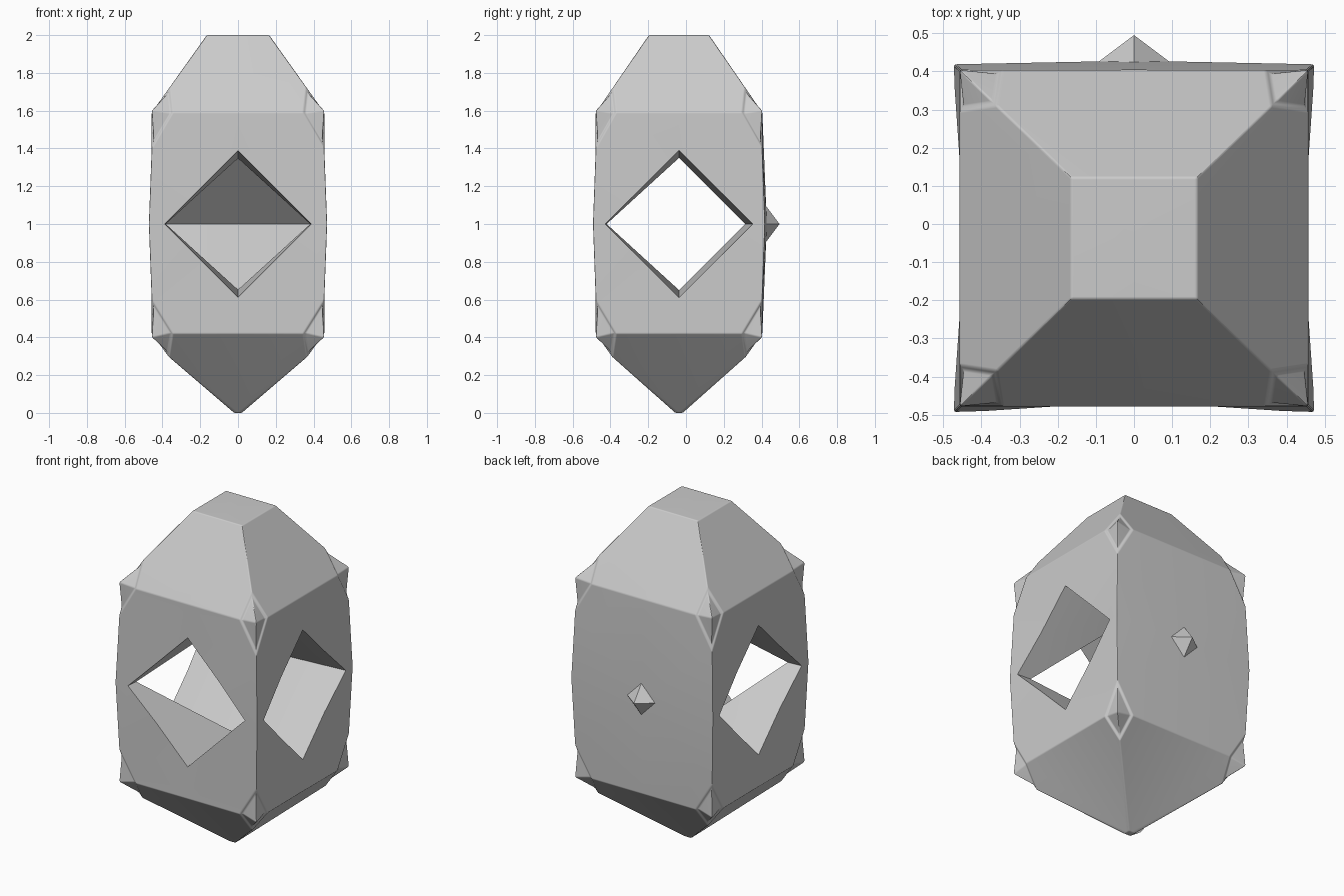
import bpy, bmesh, math
from mathutils import Vector

if "Cube" in bpy.data.objects:
    bpy.data.objects.remove(bpy.data.objects["Cube"])

CY = -0.037      # body centre in y
SY = 0.965       # body is slightly shallower than wide

grey = bpy.data.materials.new("stone_grey")
grey.diffuse_color = (0.6, 0.6, 0.6, 1)
grey.use_nodes = True
grey.node_tree.nodes["Principled BSDF"].inputs["Base Color"].default_value = grey.diffuse_color


def make_object(name, bm):
    bmesh.ops.remove_doubles(bm, verts=bm.verts, dist=0.0005)
    bmesh.ops.recalc_face_normals(bm, faces=bm.faces)
    me = bpy.data.meshes.new(name)
    bm.to_mesh(me)
    bm.free()
    me.materials.append(grey)
    ob = bpy.data.objects.new(name, me)
    bpy.context.collection.objects.link(ob)
    return ob


def corner(c, s, h, tip):
    # grooved chamfer with a small spike standing in it (half of it)
    c, s, h, tip = (Vector(p) for p in (c, s, h, tip))
    s2 = Vector((s.y, s.x, s.z))
    mid = (c + s + s2 + h) / 4
    ci, si, hi = (p.lerp(mid, 0.2) for p in (c, s, h))
    return [(c, s, si, ci), (s, h, hi, si), (ci, si, tip), (si, hi, tip)]


# One eighth of the body, repeated by mirroring and swapping x and y
W, M = 0.457, 0.472
T0, T1, T2 = (0, 0, 2), (0, .165, 2), (.165, .165, 2)
E, S, H = (0, W, 1.59), (.345, W, 1.59), (.36, .36, 1.726)
C, P = (W, W, 1.4), (W, W, 1.6)
M0, M1 = (0, W, 1), (M, M, 1)
e, s, h = (0, W, .42), (.345, W, .42), (.365, .365, .295)
c, p = (W, W, .6), (W, W, .4)
B0, B1, B2 = (0, 0, 0), (0, .02, 0), (.02, .02, 0)
faces = [(T0, T1, T2), (T1, E, S, H, T2), (E, M0, C, S), (M0, M1, C),
         (M0, M1, c), (e, M0, c, s), (B1, e, s, h), (B1, h, B2), (B0, B1, B2)]
faces += corner(C, S, H, P) + corner(c, s, h, p)

bm = bmesh.new()
for swap in (False, True):
    for sx in (-1, 1):
        for sy in (-1, 1):
            for f in faces:
                vs = []
                for x, y, z in f:
                    if swap:
                        x, y = y, x
                    vs.append(bm.verts.new((x * sx, y * sy * SY + CY, z)))
                bm.faces.new(vs)
bmesh.ops.remove_doubles(bm, verts=bm.verts, dist=0.0005)
# back wall swells slightly at its centre
for v in bm.verts:
    if abs(v.co.x) < .001 and abs(v.co.z - 1) < .001 and v.co.y > .3:
        v.co.y = .428
body = make_object("body", bm)


# Diamond tunnels
def tunnel(name, sections, along_x):
    bm = bmesh.new()
    rings = []
    for d, r in sections:
        ring = []
        for k in range(4):
            a, b = r * math.cos(k * math.pi / 2), r * math.sin(k * math.pi / 2)
            co = (d, a + CY, 1 + b) if along_x else (a, d + CY, 1 + b)
            ring.append(bm.verts.new(co))
        rings.append(ring)
    for r0, r1 in zip(rings, rings[1:]):
        for k in range(4):
            bm.faces.new((r0[k], r0[(k + 1) % 4], r1[(k + 1) % 4], r1[k]))
    bm.faces.new(rings[0])
    bm.faces.new(rings[-1])
    ob = make_object(name, bm)
    ob.hide_render = True
    return ob


cutters = [tunnel("side_tunnel_cutter", [(-.6, .402), (0, .35), (.6, .402)], True),
           tunnel("front_tunnel_cutter", [(-.6, .402), (0, .348)], False)]

bev = body.modifiers.new("soft_edges", 'BEVEL')
bev.width = 0.006
bev.segments = 2
bev.limit_method = 'ANGLE'
bev.angle_limit = math.radians(25)
for cut in cutters:
    mod = body.modifiers.new("tunnel", 'BOOLEAN')
    mod.operation = 'DIFFERENCE'
    mod.solver = 'EXACT'
    mod.object = cut

# Bake the modifiers and drop the cutters
dg = bpy.context.evaluated_depsgraph_get()
baked = bpy.data.meshes.new_from_object(body.evaluated_get(dg))
body.modifiers.clear()
body.data = baked
for cut in cutters:
    bpy.data.objects.remove(cut)

bpy.ops.object.select_all(action='DESELECT')
body.select_set(True)
bpy.context.view_layer.objects.active = body
bpy.ops.object.shade_smooth_by_angle(angle=math.radians(32))
wn = body.modifiers.new("flat_panels", 'WEIGHTED_NORMAL')
wn.keep_sharp = True

# Small eight-sided stud on the back
bm = bmesh.new()
cy = .42
ring = [bm.verts.new((.1 * math.cos(k * math.pi / 2), cy, 1 + .1 * math.sin(k * math.pi / 2)))
        for k in range(4)]
for d in (-.075, .075):
    tip = bm.verts.new((0, cy + d, 1))
    for k in range(4):
        bm.faces.new((ring[k], ring[(k + 1) % 4], tip))
make_object("back_stud", bm)
